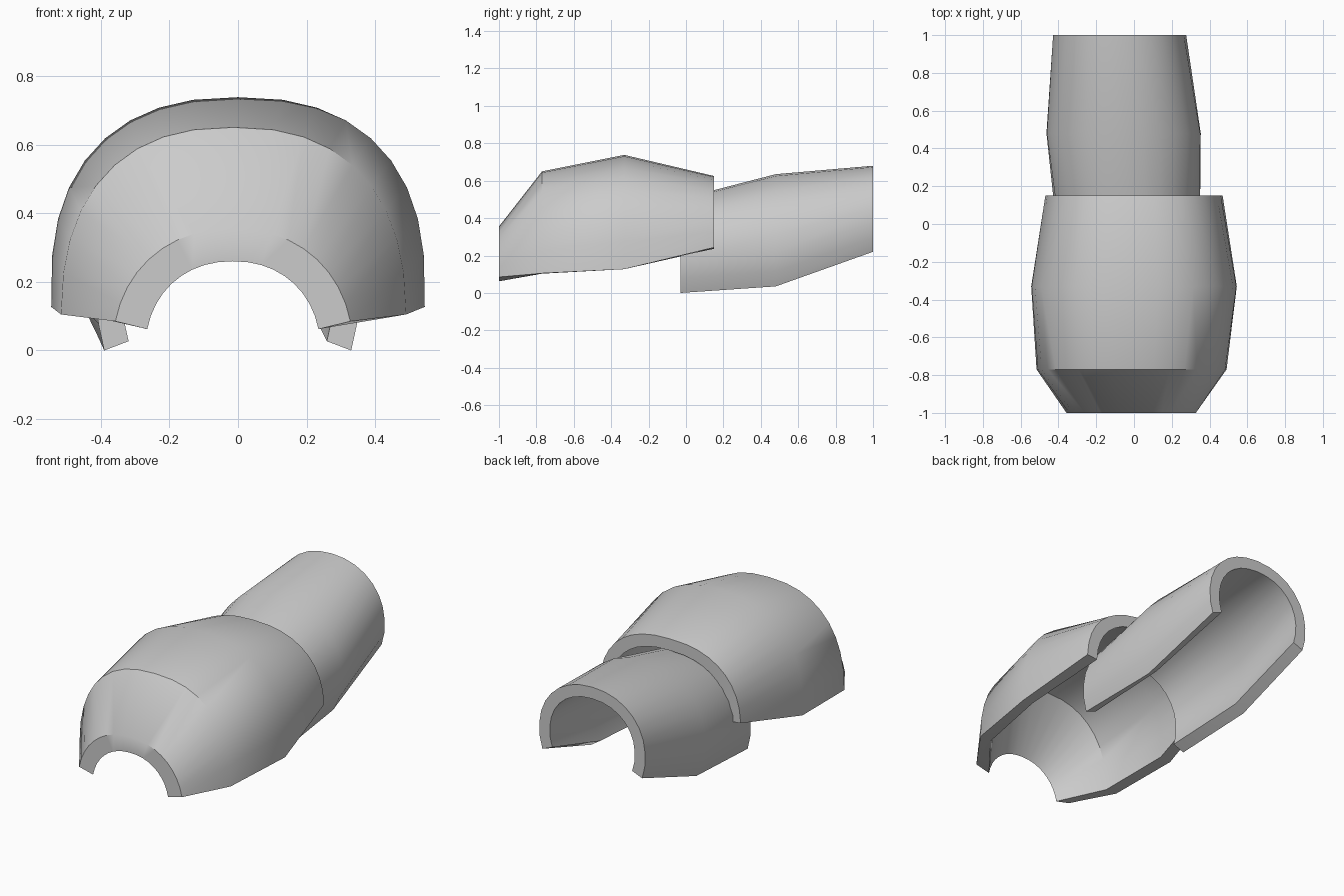
import bpy, bmesh, math

cube = bpy.data.objects.get("Cube")
if cube:
    bpy.data.objects.remove(cube, do_unlink=True)

GREY = (0.6, 0.6, 0.6, 1)
mat = bpy.data.materials.new("plain grey")
mat.use_nodes = True
mat.diffuse_color = GREY
bsdf = mat.node_tree.nodes["Principled BSDF"]
bsdf.inputs["Base Color"].default_value = GREY

SEGMENTS = 18


def arch(y, cx, cz, half_width, top, rim, power, inset):
    """Points of one arch, from the left rim over the top to the right rim.
    A power of 2 is an ellipse, more is squarer."""
    height = top - cz
    low = (rim - cz) / height
    start = math.copysign(math.asin(abs(low) ** (power / 2)), low)
    points = []
    for i in range(SEGMENTS + 1):
        t = start + (math.pi - 2 * start) * i / SEGMENTS
        c, s = math.cos(t), math.sin(t)
        u = math.copysign(abs(c) ** (2 / power), c)
        v = math.copysign(abs(s) ** (2 / power), s)
        points.append((cx + (half_width - inset) * u, y, cz + (height - inset) * v))
    return points


def shell(name, stations):
    """Thick open tube lofted through arches placed along y."""
    bm = bmesh.new()
    rings = []
    for *shape, thickness in stations:
        outer = arch(*shape, 0)
        inner = arch(*shape, thickness)
        rings.append([bm.verts.new(p) for p in outer + inner[::-1]])
    count = len(rings[0])
    # Outer skin, inner skin and both rims
    for a, b in zip(rings, rings[1:]):
        for i in range(count):
            j = (i + 1) % count
            bm.faces.new((a[i], a[j], b[j], b[i]))
    # End caps across the thickness
    for ring in (rings[0], rings[-1]):
        for i in range(SEGMENTS):
            bm.faces.new((ring[i], ring[i + 1], ring[count - 2 - i], ring[count - 1 - i]))
    bmesh.ops.recalc_face_normals(bm, faces=bm.faces)
    mesh = bpy.data.meshes.new(name)
    bm.to_mesh(mesh)
    bm.free()
    mesh.materials.append(mat)
    obj = bpy.data.objects.new(name, mesh)
    bpy.context.collection.objects.link(obj)
    bpy.ops.object.select_all(action="DESELECT")
    obj.select_set(True)
    bpy.context.view_layer.objects.active = obj
    bpy.ops.object.shade_smooth_by_angle(angle=math.radians(38))
    return obj


# Stations: y, centre x, centre z, half width, top z, rim z, power, thickness
shell("front_shell", [
    (-1.00, -0.015, 0.0, 0.35, 0.355, 0.085, 2.15, 0.095),
    (-0.77, -0.013, 0.09, 0.503, 0.65, 0.105, 2.4, 0.075),
    (-0.33, 0, 0.18, 0.545, 0.738, 0.127, 2.4, 0.07),
    (0.15, 0, 0.2, 0.47, 0.625, 0.243, 2.4, 0.07),
])

shell("rear_shell", [
    (-0.03, -0.03, 0.133, 0.38, 0.503, 0.0, 2.15, 0.075),
    (0.48, -0.055, 0.25, 0.41, 0.635, 0.035, 2.15, 0.07),
    (1.00, -0.076, 0.347, 0.353, 0.68, 0.22, 2.15, 0.07),
])
